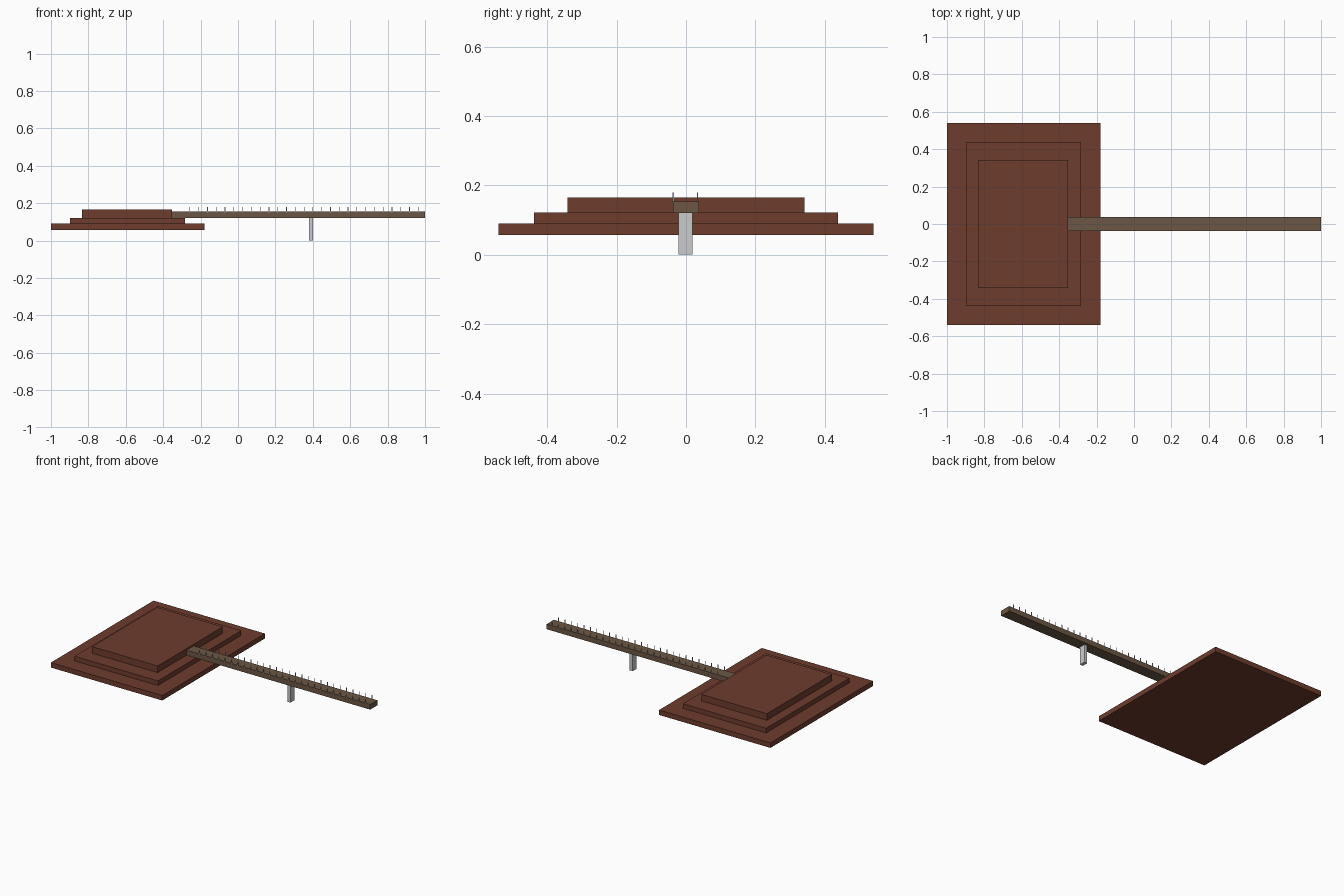
import bpy, bmesh

if "Cube" in bpy.data.objects:
    bpy.data.objects.remove(bpy.data.objects["Cube"])


def material(name, rgb):
    m = bpy.data.materials.new(name)
    m.diffuse_color = (*rgb, 1)
    m.use_nodes = True
    m.node_tree.nodes["Principled BSDF"].inputs["Base Color"].default_value = m.diffuse_color
    return m


brick = material("brick_red", (0.155, 0.045, 0.027))
wood = material("weathered_wood", (0.15, 0.095, 0.058))
grey = material("light_grey", (0.6, 0.6, 0.61))


def add_box(bm, x0, x1, y0, y1, z0, z1):
    verts = bmesh.ops.create_cube(bm, size=1)["verts"]
    for v in verts:
        v.co.x = x1 if v.co.x > 0 else x0
        v.co.y = y1 if v.co.y > 0 else y0
        v.co.z = z1 if v.co.z > 0 else z0


def build(name, boxes, mat):
    bm = bmesh.new()
    for b in boxes:
        add_box(bm, *b)
    me = bpy.data.meshes.new(name)
    bm.to_mesh(me)
    bm.free()
    me.materials.append(mat)
    ob = bpy.data.objects.new(name, me)
    bpy.context.collection.objects.link(ob)


# Stepped platform
build("lower_tier", [(-1, -0.18, -0.54, 0.54, 0.057, 0.09)], brick)
build("middle_tier", [(-0.897, -0.283, -0.438, 0.438, 0.09, 0.121)], brick)
build("upper_tier", [(-0.835, -0.352, -0.342, 0.342, 0.121, 0.165)], brick)

# Walkway and its support
build("walkway", [(-0.353, 1, -0.038, 0.037, 0.12, 0.154)], wood)
build("support_pillar", [(0.379, 0.401, -0.022, 0.019, 0, 0.12)], grey)

# Two rows of thin railing posts along the walkway edges
posts = []
for i in range(27):
    x = -0.257 + i * 0.04696
    for y in (-0.0365, 0.0335):
        posts.append((x - 0.0017, x + 0.0017, y - 0.0017, y + 0.0017, 0.15, 0.179))
build("railing_posts", posts, grey)
